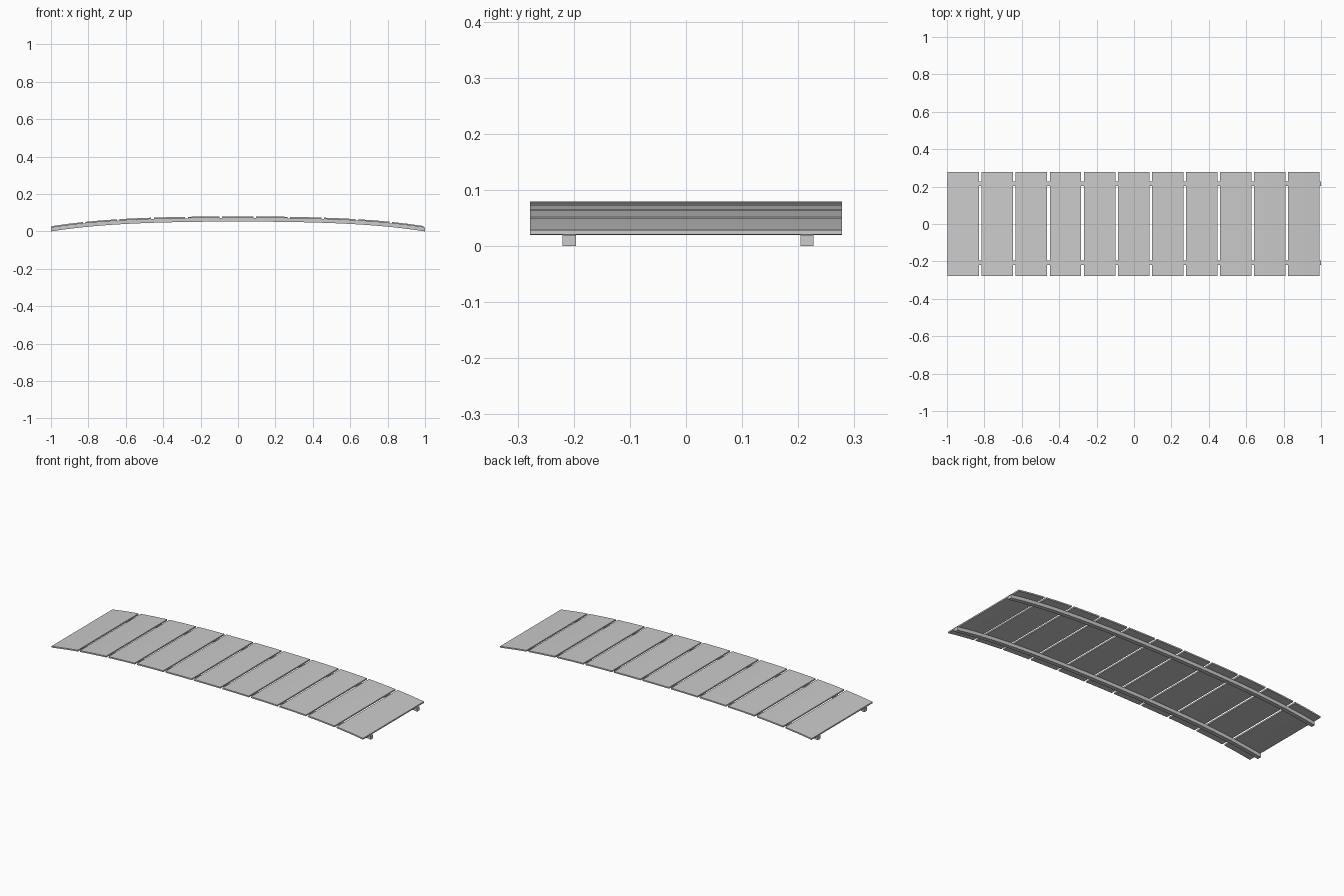
import bpy, bmesh

if "Cube" in bpy.data.objects:
    bpy.data.objects.remove(bpy.data.objects["Cube"])

HALF_WIDTH = 0.278
BOARD_T = 0.0078
RAIL_T = 0.0197
PITCH, BOARD_W, BOARD_N = 0.1821, 0.168, 11


def deck_top(x):
    # height of the walking surface along the arch
    return 0.08 - 0.0256 * x ** 2 - 0.0269 * x ** 4


def arched_bar(name, xs, y0, y1, drop, thick):
    # rectangular bar swept along the arch, lowered by drop
    bm = bmesh.new()
    rings = []
    for x in xs:
        t = deck_top(x) - drop
        rings.append([bm.verts.new(p) for p in (
            (x, y0, t - thick), (x, y1, t - thick), (x, y1, t), (x, y0, t))])
    for a, b in zip(rings, rings[1:]):
        for i in range(4):
            j = (i + 1) % 4
            bm.faces.new((a[i], a[j], b[j], b[i]))
    bm.faces.new(rings[0])
    bm.faces.new(rings[-1])
    bmesh.ops.recalc_face_normals(bm, faces=bm.faces)
    mesh = bpy.data.meshes.new(name)
    bm.to_mesh(mesh)
    bm.free()
    obj = bpy.data.objects.new(name, mesh)
    bpy.context.collection.objects.link(obj)
    return obj


# deck planks
for i in range(BOARD_N):
    c = (i - (BOARD_N - 1) / 2) * PITCH - 0.002
    xs = (c - BOARD_W / 2, c, c + BOARD_W / 2)
    arched_bar(f"plank_{i + 1}", xs, -HALF_WIDTH, HALF_WIDTH, 0, BOARD_T)

# two support beams under the deck
beam_xs = [-1 + 2 * k / 32 for k in range(33)]
for name, yc in (("front_beam", -0.208), ("back_beam", 0.2155)):
    arched_bar(name, beam_xs, yc - 0.0118, yc + 0.0118, BOARD_T, RAIL_T)
